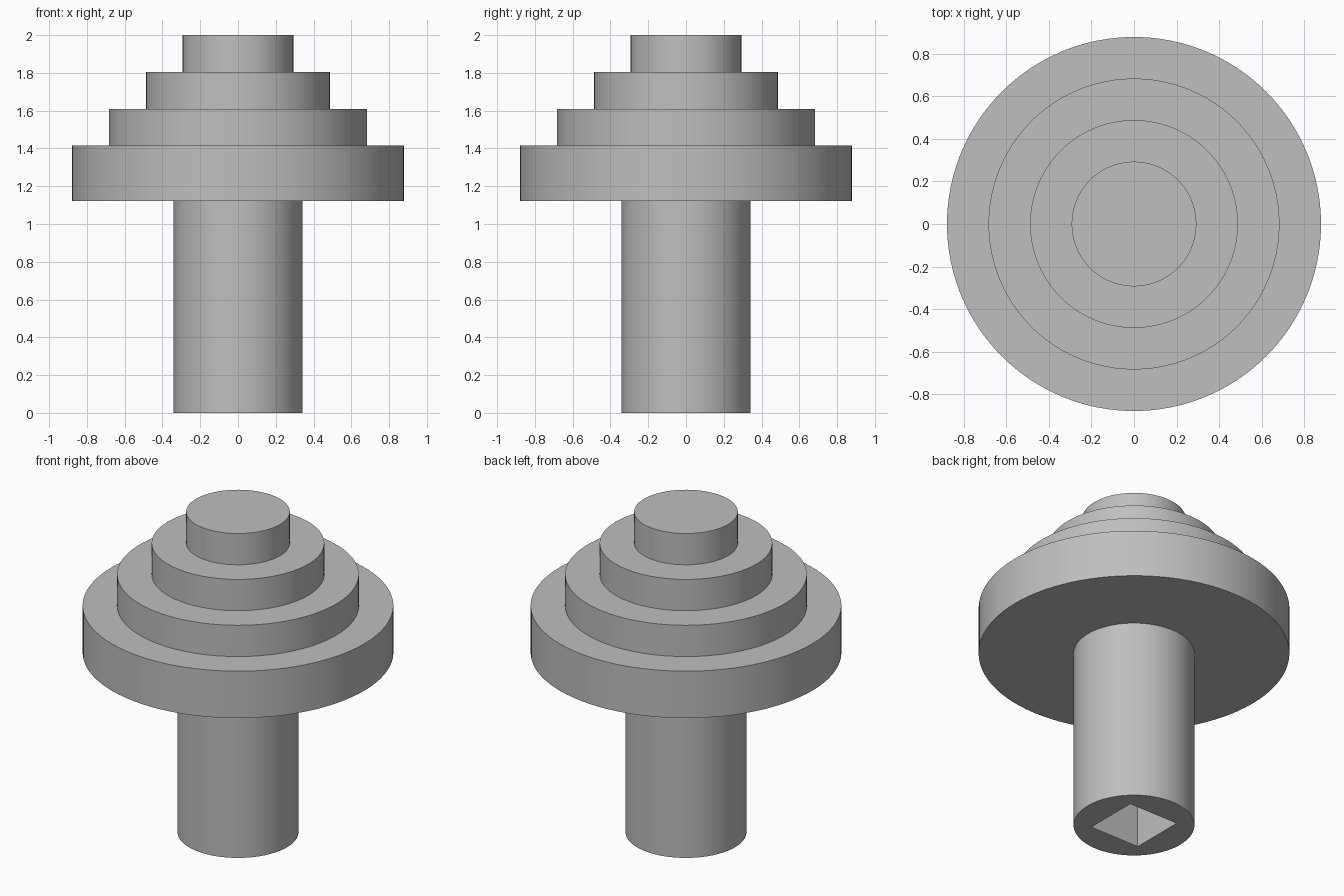
import bpy
import bmesh
import math

default = bpy.data.objects.get("Cube")
if default:
    bpy.data.objects.remove(default, do_unlink=True)

U = 2 / 20.5          # one design unit: the whole model is 20.5 units tall
SEGMENTS = 96

grey = bpy.data.materials.new("plain grey")
grey.use_nodes = True
grey.diffuse_color = (0.52, 0.52, 0.52, 1)
grey.node_tree.nodes["Principled BSDF"].inputs["Base Color"].default_value = (0.52, 0.52, 0.52, 1)


def lathe(name, profile):
    """Revolve (radius, height) points, given in design units, about z."""
    bm = bmesh.new()
    verts = [bm.verts.new((r * U, 0, z * U)) for r, z in profile]
    edges = [bm.edges.new(pair) for pair in zip(verts, verts[1:])]
    bmesh.ops.spin(bm, geom=verts + edges, cent=(0, 0, 0), axis=(0, 0, 1),
                   angle=math.tau, steps=SEGMENTS, use_merge=True)
    bmesh.ops.remove_doubles(bm, verts=bm.verts, dist=1e-5)
    bmesh.ops.holes_fill(bm, edges=[e for e in bm.edges if e.is_boundary], sides=0)
    bmesh.ops.recalc_face_normals(bm, faces=bm.faces)
    mesh = bpy.data.meshes.new(name)
    bm.to_mesh(mesh)
    bm.free()
    mesh.materials.append(grey)
    obj = bpy.data.objects.new(name, mesh)
    bpy.context.collection.objects.link(obj)
    return obj


def shade(obj):
    bpy.ops.object.select_all(action='DESELECT')
    obj.select_set(True)
    bpy.context.view_layer.objects.active = obj
    bpy.ops.object.shade_smooth_by_angle(angle=math.radians(30))


# Stepped head: four discs shrinking upwards, as one closed body
steps = []
z = 11.5
for radius, height in [(9, 3), (7, 2), (5, 2), (3, 2)]:
    steps += [(radius, z), (radius, z + height)]
    z += height
head = lathe("stepped_head", steps)

# Round shaft below the head
shaft = lathe("shaft", [(3.5, 0), (3.5, 11.5)])

# Square socket cut up into the foot of the shaft
depth = 10 * U
bpy.ops.mesh.primitive_cube_add(size=1, location=(0, 0, 0))
cutter = bpy.context.object
cutter.name = "socket_cutter"
cutter.scale = (3.5 * U, 3.5 * U, 2 * depth)
cutter.data.materials.append(grey)
cutter.hide_render = True
cut = shaft.modifiers.new("socket", 'BOOLEAN')
cut.operation = 'DIFFERENCE'
cut.solver = 'EXACT'
cut.object = cutter
bpy.ops.object.select_all(action='DESELECT')
bpy.context.view_layer.objects.active = shaft
shaft.select_set(True)
bpy.ops.object.modifier_apply(modifier=cut.name)
bpy.data.objects.remove(cutter, do_unlink=True)

for part in (head, shaft):
    shade(part)
